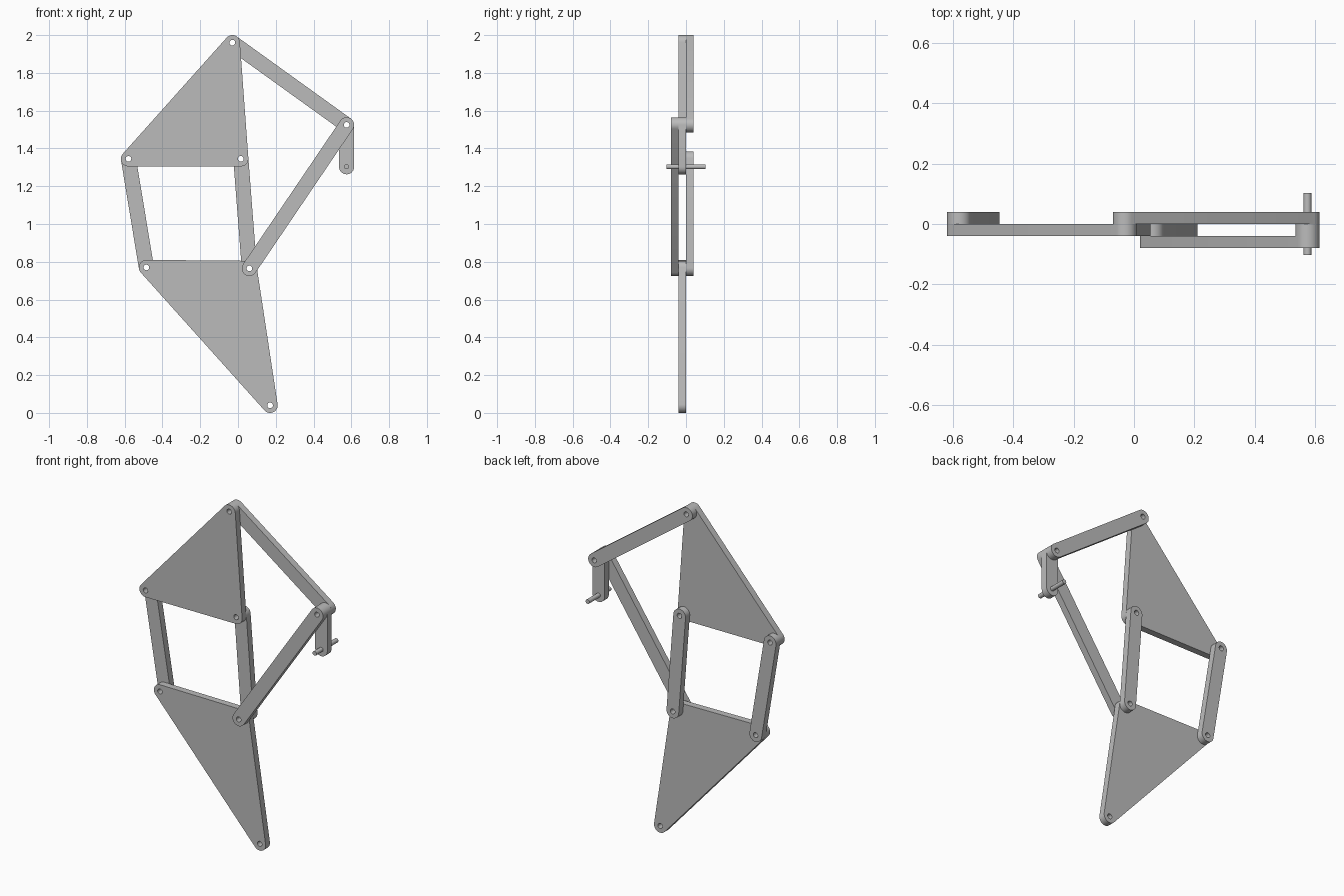
import bpy, bmesh, math
from mathutils import Vector

cube = bpy.data.objects.get("Cube")
if cube:
    bpy.data.objects.remove(cube, do_unlink=True)

RADIUS, HOLE, THICK = 0.04, 0.015, 0.04
FRONT, MIDDLE, BACK = -0.08, -0.04, 0.0   # front face of each layer

grey = bpy.data.materials.new("plain grey")
grey.use_nodes = True
grey.diffuse_color = (0.5, 0.5, 0.5, 1)
grey.node_tree.nodes["Principled BSDF"].inputs["Base Color"].default_value = (0.5, 0.5, 0.5, 1)


def arc(centre, radius, start, sweep, steps):
    return [centre + radius * Vector((math.cos(start + sweep * i / steps),
                                      math.sin(start + sweep * i / steps)))
            for i in range(steps + 1)]


def outline(joints):
    """Rounded hull around joints listed counterclockwise."""
    points = []
    for i, p in enumerate(joints):
        into, out = p - joints[i - 1], joints[(i + 1) % len(joints)] - p
        a = math.atan2(into.y, into.x)
        sweep = (math.atan2(out.y, out.x) - a) % math.tau
        points += arc(p, RADIUS, a - math.pi / 2, sweep, 16)
    return points


def finish(obj):
    obj.data.materials.append(grey)
    bpy.ops.object.select_all(action='DESELECT')
    obj.select_set(True)
    bpy.context.view_layer.objects.active = obj
    bpy.ops.object.shade_smooth_by_angle(angle=math.radians(30))


def plate(name, joints, y, holes=None):
    """Flat rounded plate with a round hole at each joint."""
    joints = [Vector(j) for j in joints]
    holes = joints if holes is None else [Vector(h) for h in holes]
    loops = [outline(joints)]
    loops += [arc(h, HOLE, 0, math.tau, 24)[:-1] for h in holes]
    bm = bmesh.new()
    edges = []
    for loop in loops:
        verts = [bm.verts.new((p.x, y, p.y)) for p in loop]
        edges += [bm.edges.new((verts[i - 1], verts[i])) for i in range(len(verts))]
    bmesh.ops.triangle_fill(bm, edges=edges, use_beauty=True, normal=(0, -1, 0))
    ext = bmesh.ops.extrude_face_region(bm, geom=bm.faces[:], use_keep_orig=True)
    moved = [g for g in ext["geom"] if isinstance(g, bmesh.types.BMVert)]
    bmesh.ops.translate(bm, verts=moved, vec=(0, THICK, 0))
    bmesh.ops.recalc_face_normals(bm, faces=bm.faces[:])
    mesh = bpy.data.meshes.new(name)
    bm.to_mesh(mesh)
    bm.free()
    obj = bpy.data.objects.new(name, mesh)
    bpy.context.collection.objects.link(obj)
    finish(obj)


# Joint positions in the x-z plane
top = (-0.03, 1.96)
upper_outer = (-0.58, 1.345)
upper_inner = (0.015, 1.345)
lower_outer = (-0.485, 0.77)
lower_inner = (0.06, 0.765)
foot = (0.17, 0.04)
crank_end = (0.575, 1.525)
crank_axis = (0.575, 1.303)

# Triangular plates
plate("upper_triangle", [top, upper_outer, upper_inner], MIDDLE)
plate("foot_triangle", [lower_outer, foot, lower_inner], MIDDLE)

# Connecting bars
plate("top_bar", [top, crank_end], BACK)
plate("outer_bar", [upper_outer, lower_outer], BACK)
plate("inner_bar", [upper_inner, lower_inner], BACK)
plate("long_front_bar", [crank_end, lower_inner], FRONT)

# Crank and its axle
plate("crank", [crank_end, crank_axis], MIDDLE, holes=[crank_end])
bpy.ops.mesh.primitive_cylinder_add(vertices=24, radius=0.013, depth=0.205,
                                    location=(crank_axis[0], 0, crank_axis[1]),
                                    rotation=(math.pi / 2, 0, 0))
axle = bpy.context.object
axle.name = "crank_axle"
finish(axle)
